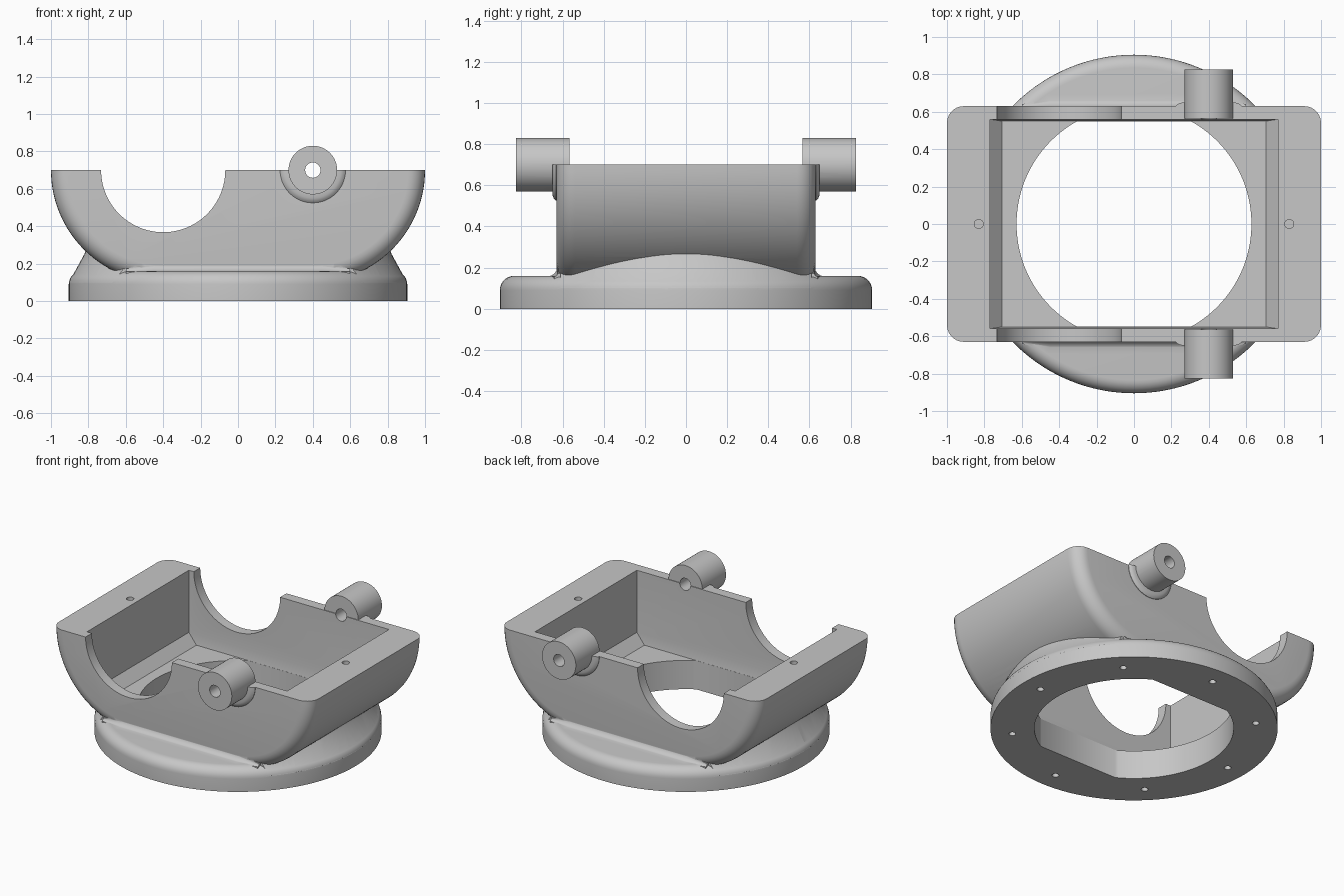
import bpy, bmesh
from math import sin, cos, pi, radians
from mathutils import Matrix, Vector

cube = bpy.data.objects.get("Cube")
if cube:
    bpy.data.objects.remove(cube, do_unlink=True)

grey = bpy.data.materials.new("cast_grey")
grey.use_nodes = True
grey.diffuse_color = (0.57, 0.57, 0.57, 1)
grey.node_tree.nodes["Principled BSDF"].inputs["Base Color"].default_value = (0.57, 0.57, 0.57, 1)

TOP = 0.7        # rim height
WALL = 0.63      # outer face of the side walls
BORE = 0.4       # x offset of the side openings
ROUND = 0.09     # rounding of the body's side edges


def loft(name, rings):
    """Closed solid skinned through rings of equal point count."""
    bm = bmesh.new()
    loops = [[bm.verts.new(p) for p in ring] for ring in rings]
    n = len(loops[0])
    for a, b in zip(loops, loops[1:]):
        for i in range(n):
            j = (i + 1) % n
            bm.faces.new((a[i], a[j], b[j], b[i]))
    bm.faces.new(loops[0][::-1])
    bm.faces.new(loops[-1])
    bmesh.ops.recalc_face_normals(bm, faces=bm.faces)
    mesh = bpy.data.meshes.new(name)
    bm.to_mesh(mesh)
    bm.free()
    mesh.materials.append(grey)
    ob = bpy.data.objects.new(name, mesh)
    bpy.context.collection.objects.link(ob)
    return ob


def turned(name, profile, place=Matrix(), sides=64):
    """Round part from (radius, height) points."""
    return loft(name, [[place @ Vector((r * cos(2 * pi * i / sides), r * sin(2 * pi * i / sides), z))
                        for i in range(sides)] for r, z in profile])


def stacked(name, levels):
    """Rectangular part from (half width, half depth, height) levels."""
    return loft(name, [[(-x, -y, z), (x, -y, z), (x, y, z), (-x, y, z)] for x, y, z in levels])


def boolean(target, tool, operation):
    mod = target.modifiers.new(operation, "BOOLEAN")
    mod.operation, mod.solver, mod.object = operation, "EXACT", tool
    bpy.ops.object.select_all(action="DESELECT")
    bpy.context.view_layer.objects.active = target
    target.select_set(True)
    bpy.ops.object.modifier_apply(modifier=mod.name)
    bpy.data.objects.remove(tool, do_unlink=True)


def along_y(x, side):
    """Local z points outward to the front or back, centred on the rim."""
    return Matrix.Translation((x, 0, TOP)) @ Matrix.Rotation(radians(-90 * side), 4, "X")


def trough_ring(y, inset, steps=28):
    """Two quarter arcs joined by a flat bottom."""
    r = 0.6 - inset
    arc = [(BORE + r * cos(t), TOP - r * sin(t))
           for t in (pi / 2 * i / steps for i in range(steps + 1))]
    half = [(BORE + r, 0.85)] + arc
    return [(x, y, z) for x, z in half] + [(-x, y, z) for x, z in reversed(half)]


# Trough body with rounded side edges
turns = [pi / 2 * i / 7 for i in range(8)]
steps_in = [(WALL - ROUND * (1 - cos(t)), ROUND * (1 - sin(t))) for t in turns]
housing = loft("housing", [trough_ring(-y, d) for y, d in steps_in]
               + [trough_ring(y, d) for y, d in reversed(steps_in)])

# Collars round the bosses, trimmed level with the rim
for side in (-1, 1):
    collar = [(0.175, 0.58), (0.175, WALL + 0.003), (0.165, 0.642), (0.15, 0.648), (0.12, 0.65)]
    boolean(housing, turned("collar", collar, along_y(BORE, side)), "UNION")
boolean(housing, stacked("rim_trim", [(2, 2, TOP), (2, 2, 2)]), "DIFFERENCE")

# Round foot flange with a rounded upper edge
edge = [(0.835 + 0.07 * cos(t), 0.09 + 0.07 * sin(t)) for t in turns]
boolean(housing, turned("flange", [(0.905, 0)] + edge, sides=128), "UNION")

# Conical shoulders under the rounded ends
shoulder = turned("shoulder", [(0.88, 0.05), (0.904, 0.1), (0.822, 0.25), (0.815, 0.268)], sides=128)
boolean(shoulder, stacked("shoulder_clip", [(2, 0.61, -1), (2, 0.61, 1)]), "INTERSECT")
boolean(housing, shoulder, "UNION")


def fillet_ring(x, r, side):
    """Hollow corner section between side wall and flange."""
    y, z = WALL - 0.005, 0.157
    curve = [(y + r * (1 - cos(t)), z + r * (1 - sin(t))) for t in turns]
    return [(x, side * a, b) for a, b in [(0.6, z + r)] + curve + [(y + r, 0.13), (0.6, 0.13)]]


# Hollow fillets where the side walls meet the flange, fading at the ends
for side in (-1, 1):
    sizes = [(-0.6, 0.015), (-0.45, 0.05), (0.45, 0.05), (0.6, 0.015)]
    boolean(housing, loft("wall_fillet", [fillet_ring(x, r, side) for x, r in sizes]), "UNION")

# Rectangular cavity with a chamfered floor edge
levels = [(0.705, 0.55, 0.2), (0.77, 0.56, 0.268), (0.77, 0.56, 1)]
boolean(housing, stacked("cavity", levels), "DIFFERENCE")

# Floor opening: a circle flattened at front and back
opening = turned("opening", [(0.628, -0.1), (0.628, 0.4)], sides=128)
boolean(opening, stacked("opening_clip", [(1, 0.549, -1), (1, 0.549, 1)]), "INTERSECT")
boolean(housing, opening, "DIFFERENCE")

# Large half-round cut-outs through both side walls
boolean(housing, turned("cutout", [(0.332, -1), (0.332, 1)], along_y(-BORE, 1), 96), "DIFFERENCE")

# Bosses with a common pin hole
for side in (-1, 1):
    boolean(housing, turned("boss", [(0.13, 0.565), (0.13, 0.825)], along_y(BORE, side)), "UNION")
boolean(housing, turned("pin_hole", [(0.041, -1), (0.041, 1)], along_y(BORE, 1), 32), "DIFFERENCE")

# Screw holes in the rim
for x in (-0.83, 0.83):
    place = Matrix.Translation((x, 0, TOP))
    boolean(housing, turned("rim_hole", [(0.024, -0.2), (0.024, 0.1)], place, 20), "DIFFERENCE")

# Ring of screw holes under the flange
for i in range(8):
    a = i * pi / 4
    place = Matrix.Translation((0.77 * cos(a), 0.77 * sin(a), 0))
    boolean(housing, turned("foot_hole", [(0.022, -0.1), (0.022, 0.1)], place, 20), "DIFFERENCE")

bpy.ops.object.select_all(action="DESELECT")
bpy.context.view_layer.objects.active = housing
housing.select_set(True)
bpy.ops.object.shade_smooth_by_angle(angle=radians(30))
